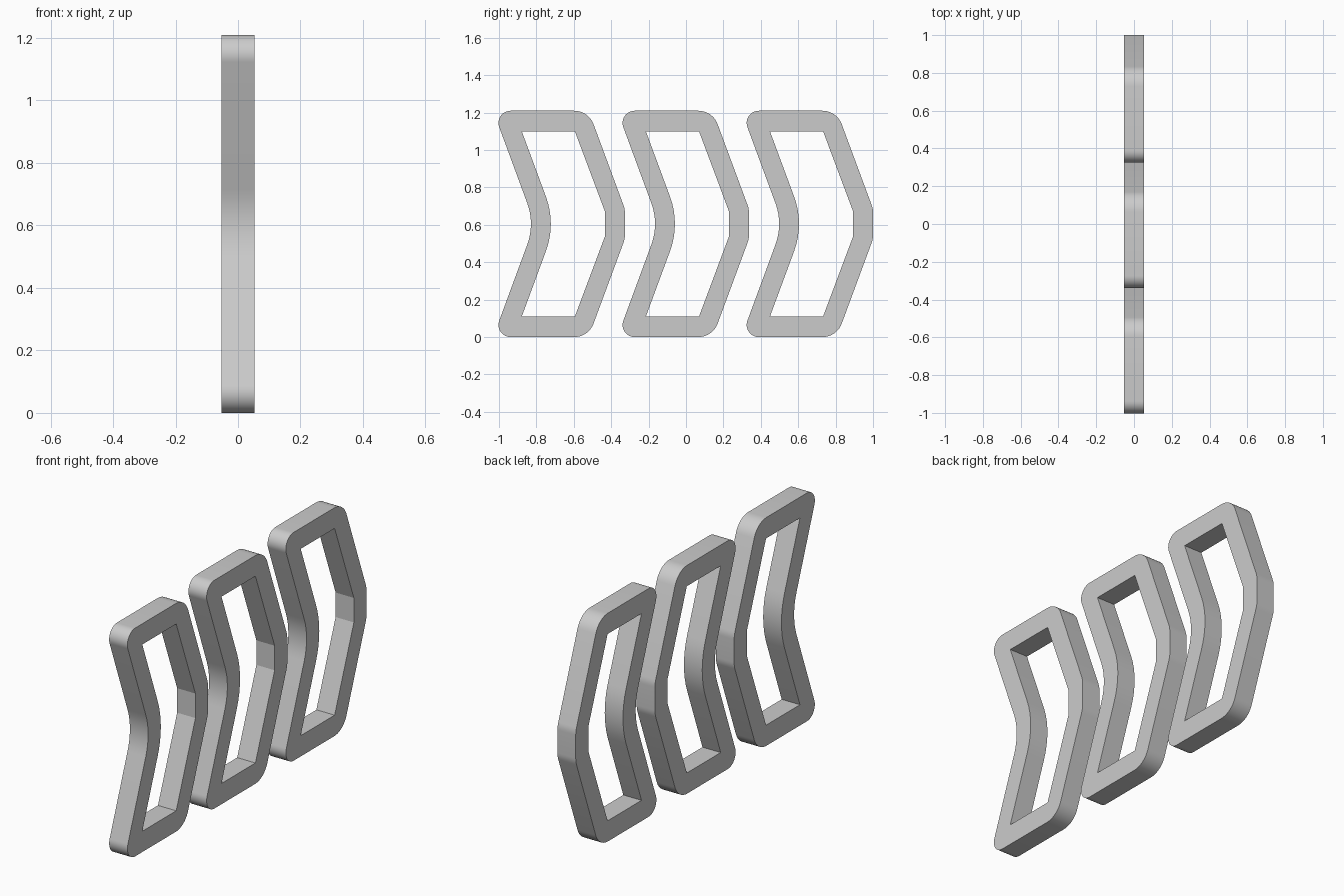
import bpy, bmesh, math
from mathutils import Vector

if "Cube" in bpy.data.objects:
    bpy.data.objects.remove(bpy.data.objects["Cube"])

THICK = 0.107     # depth along x
MID = 0.605       # half height, mirror line of the chevron
PITCH = 0.6635    # spacing between chevrons


def fillet(corners):
    """Closed outline from (y, z, radius, segments) corners."""
    out = []
    n = len(corners)
    for i, (y, z, r, seg) in enumerate(corners):
        p = Vector((y, z))
        if r == 0:
            out.append(p)
            continue
        a = (Vector(corners[i - 1][:2]) - p).normalized()
        b = (Vector(corners[(i + 1) % n][:2]) - p).normalized()
        half = a.angle(b) / 2
        c = p + (a + b).normalized() * (r / math.sin(half))
        start = p + a * (r / math.tan(half)) - c
        end = p + b * (r / math.tan(half)) - c
        sweep = math.atan2(start.cross(end), start.dot(end))
        for k in range(seg + 1):
            t = sweep * k / seg
            out.append(c + Vector((start.x * math.cos(t) - start.y * math.sin(t),
                                   start.x * math.sin(t) + start.y * math.cos(t))))
    return out


def mirrored(upper, notch):
    """Upper half corners plus their mirror image, closed by the notch."""
    lower = [(y, 2 * MID - z, r, s) for y, z, r, s in reversed(upper)]
    return fillet(upper + lower + [notch])


# Outer outline is rounded, the opening has sharp corners and a rounded notch
outer = mirrored([(-1.031, 1.21, 0.065, 12), (-0.521, 1.21, 0.11, 10),
                  (-0.327, 0.686, 0.11, 4)], (-0.808, MID, 0.32, 8))
inner = mirrored([(-0.878, 1.10, 0, 0), (-0.594, 1.10, 0, 0),
                  (-0.433, 0.67, 0, 0)], (-0.695, MID, 0.42, 8))


def chevron(name, offset):
    bm = bmesh.new()
    edges = []
    for loop in (outer, inner):
        vs = [bm.verts.new((-THICK / 2, p.x + offset, p.y)) for p in loop]
        edges += [bm.edges.new((vs[i - 1], vs[i])) for i in range(len(vs))]
    bmesh.ops.triangle_fill(bm, edges=edges, use_beauty=True)
    # Extrude the frame face into a solid band
    res = bmesh.ops.extrude_face_region(bm, geom=bm.faces[:], use_keep_orig=True)
    top = [g for g in res["geom"] if isinstance(g, bmesh.types.BMVert)]
    bmesh.ops.translate(bm, verts=top, vec=(THICK, 0, 0))
    bmesh.ops.recalc_face_normals(bm, faces=bm.faces[:])
    me = bpy.data.meshes.new(name)
    bm.to_mesh(me)
    bm.free()
    ob = bpy.data.objects.new(name, me)
    bpy.context.collection.objects.link(ob)
    bpy.ops.object.select_all(action='DESELECT')
    ob.select_set(True)
    bpy.context.view_layer.objects.active = ob
    bpy.ops.object.shade_smooth_by_angle(angle=math.radians(15))


# Three chevron frames in a row
for i, label in enumerate(("rear", "middle", "leading")):
    chevron(label + "_chevron_frame", i * PITCH)
